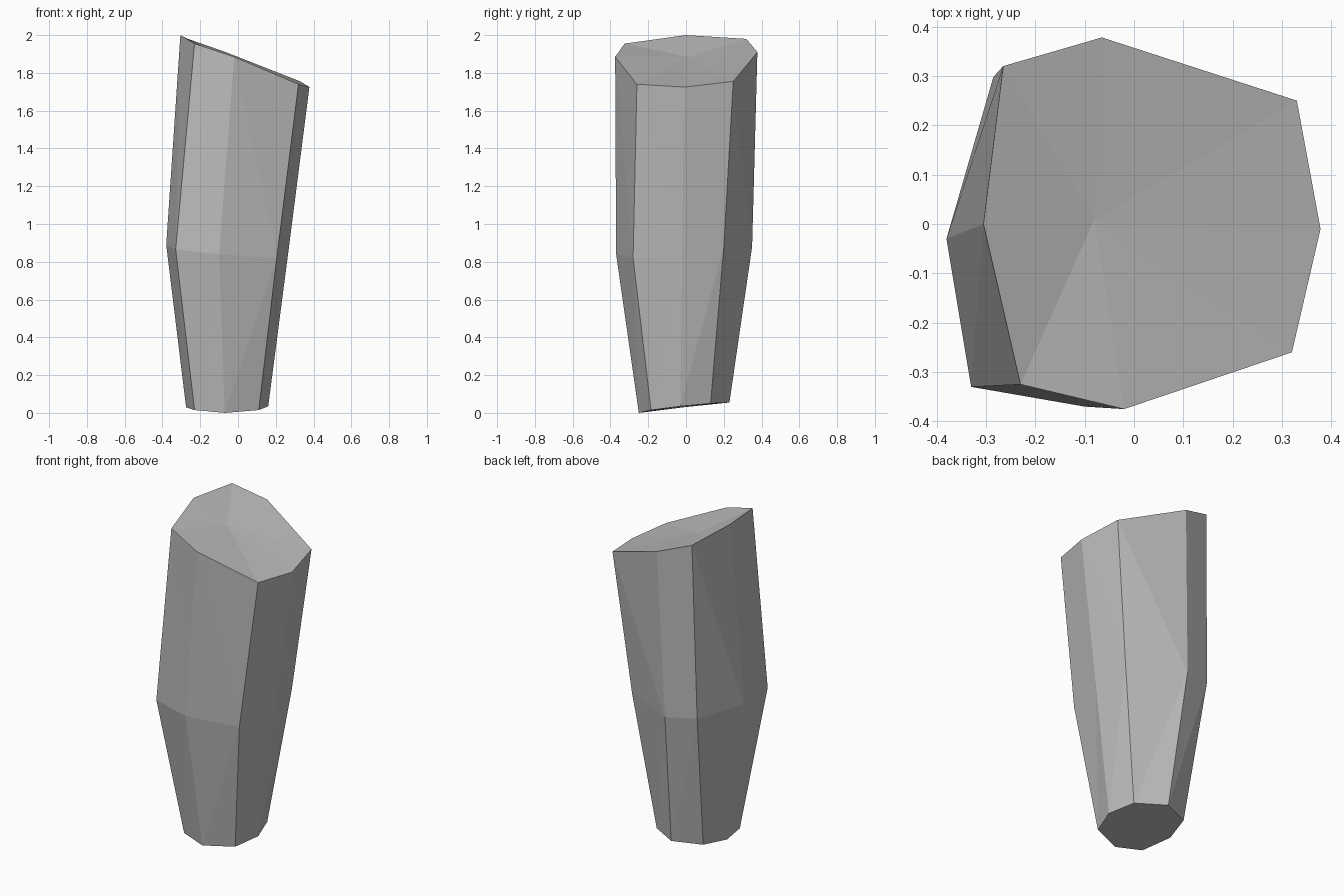
import bpy
import bmesh

cube = bpy.data.objects.get("Cube")
if cube:
    bpy.data.objects.remove(cube, do_unlink=True)

# Stone colour
stone = bpy.data.materials.new("grey_stone")
stone.use_nodes = True
colour = (0.5, 0.5, 0.5, 1)
stone.diffuse_color = colour
bsdf = stone.node_tree.nodes["Principled BSDF"]
bsdf.inputs["Base Color"].default_value = colour
bsdf.inputs["Roughness"].default_value = 0.9

# Irregular eight-sided outlines, counter-clockwise from the right side
BASE = [(-.275, -.01, .03), (-.23, -.20, .015), (-.07, -.25, .0), (.11, -.185, .015),
        (.16, -.03, .035), (.11, .13, .05), (-.06, .23, .055), (-.23, .16, .05)]
WAIST = [(-.38, -.03, .89), (-.33, -.33, .865), (-.10, -.37, .84), (.205, -.28, .82),
         (.265, -.02, .84), (.23, .20, .88), (-.10, .35, .88), (-.285, .298, .90)]
CROWN = [(-.305, 0, 2), (-.23, -.325, 1.955), (-.02, -.375, 1.885), (.32, -.26, 1.74),
         (.378, -.01, 1.725), (.33, .25, 1.755), (-.065, .378, 1.91), (-.265, .32, 1.98)]

bm = bmesh.new()
base, waist, crown = [[bm.verts.new(p) for p in ring] for ring in (BASE, WAIST, CROWN)]
peak = bm.verts.new((-.08, .01, 1.885))

# Faceted sides and the fan-shaped slanted top
for i in range(len(base)):
    j = (i + 1) % len(base)
    for tri in ((base[i], base[j], waist[j]), (base[i], waist[j], waist[i]),
                (waist[i], waist[j], crown[i]), (waist[j], crown[j], crown[i]),
                (crown[i], crown[j], peak)):
        bm.faces.new(tri)

# Underside
bm.faces.new(base[::-1])
bmesh.ops.recalc_face_normals(bm, faces=bm.faces[:])

mesh = bpy.data.meshes.new("stone_pillar")
bm.to_mesh(mesh)
bm.free()
mesh.materials.append(stone)
pillar = bpy.data.objects.new("stone_pillar", mesh)
bpy.context.collection.objects.link(pillar)
